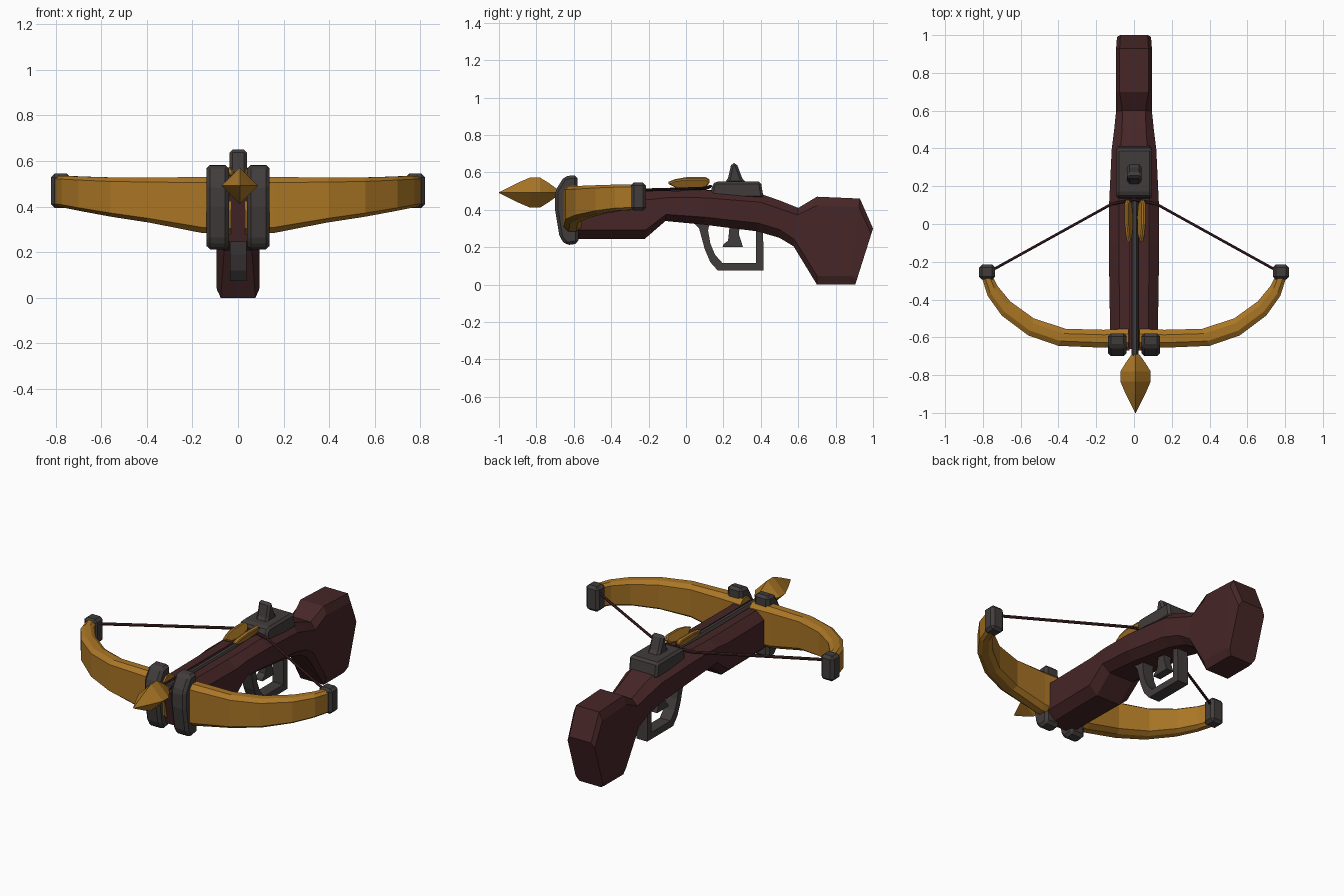
import bpy, bmesh, math
from mathutils import Vector, Matrix

if "Cube" in bpy.data.objects:
    bpy.data.objects.remove(bpy.data.objects["Cube"])


def material(name, col):
    m = bpy.data.materials.new(name)
    m.diffuse_color = (*col, 1)
    m.use_nodes = True
    m.node_tree.nodes["Principled BSDF"].inputs["Base Color"].default_value = m.diffuse_color
    return m


RED = material("dark red wood", (0.062, 0.019, 0.020))
GOLD = material("gold", (0.40, 0.18, 0.019))
GREY = material("dark grey iron", (0.055, 0.046, 0.046))


def finish(name, bm, mat, bevel=0):
    bmesh.ops.recalc_face_normals(bm, faces=bm.faces)
    me = bpy.data.meshes.new(name)
    bm.to_mesh(me)
    bm.free()
    me.materials.append(mat)
    ob = bpy.data.objects.new(name, me)
    bpy.context.collection.objects.link(ob)
    if bevel:
        b = ob.modifiers.new("bevel", 'BEVEL')
        b.width, b.segments = bevel, 1
    return ob


def skin(name, rings, mat):
    """Join rings of points into a closed body."""
    bm = bmesh.new()
    vs = [[bm.verts.new(p) for p in r] for r in rings]
    n = len(vs[0])
    for a, b in zip(vs, vs[1:]):
        for i in range(n):
            bm.faces.new((a[i], a[(i + 1) % n], b[(i + 1) % n], b[i]))
    bm.faces.new(vs[0])
    bm.faces.new(vs[-1])
    return finish(name, bm, mat)


def octagon(corners, cu, cv):
    """Chamfered section from four corners: bottom A, bottom B, top B, top A."""
    a, b, c, d = map(Vector, corners)
    uv = [(cu, 0), (1 - cu, 0), (1, cv), (1, 1 - cv), (1 - cu, 1), (cu, 1), (0, 1 - cv), (0, cv)]
    return [a.lerp(b, u).lerp(d.lerp(c, u), v) for u, v in uv]


def prism(name, profile, x0, x1, mat, bevel=0):
    """Extrude a (y, z) profile across x."""
    bm = bmesh.new()
    f = bm.faces.new([bm.verts.new((x0, y, z)) for y, z in profile])
    ext = bmesh.ops.extrude_face_region(bm, geom=[f])["geom"]
    bmesh.ops.translate(bm, vec=(x1 - x0, 0, 0), verts=[g for g in ext if isinstance(g, bmesh.types.BMVert)])
    return finish(name, bm, mat, bevel)


def mirror(ob):
    ob.modifiers.new("mirror", 'MIRROR')


# Stock: top y, top z, bottom y, bottom z, half width, side chamfer, height chamfer
stations = [
    (-.67, .50, -.62, .245, .125, .20, .18),
    (-.20, .50, -.22, .245, .132, .20, .18),
    (-.10, .50, -.11, .34, .132, .20, .22),
    (.10, .505, .10, .32, .132, .20, .22),
    (.40, .485, .38, .285, .118, .20, .22),
    (.50, .45, .50, .25, .105, .20, .22),
    (.60, .41, .575, .205, .095, .18, .18),
    (.70, .47, .70, 0, .095, .10, .10),
    (.93, .46, .88, 0, .095, .10, .10),
    (1.0, .30, .905, 0, .09, .10, .10)]
stock = skin("stock", [octagon([(-w, yb, zb), (w, yb, zb), (w, yt, zt), (-w, yt, zt)], cu, cv)
                       for yt, zt, yb, zb, w, cu, cv in stations], RED)

# Bolt groove cut along the top of the stock
cutter = prism("groove_cutter", [(-.9, .455), (.16, .455), (.16, .6), (-.9, .6)], -.025, .025, RED)
cutter.hide_render = True
cutter.hide_set(True)
cut = stock.modifiers.new("groove", 'BOOLEAN')
cut.operation, cut.object, cut.solver = 'DIFFERENCE', cutter, 'EXACT'

# Bow limbs: outer x, y, inner x, y, bottom z, top z
limb = [
    (.03, -.655, .03, -.555, .28, .53),
    (.16, -.655, .16, -.56, .285, .53),
    (.40, -.645, .36, -.555, .33, .528),
    (.56, -.59, .53, -.50, .355, .528),
    (.70, -.485, .655, -.41, .38, .532),
    (.775, -.38, .725, -.325, .395, .535),
    (.81, -.27, .76, -.25, .40, .535)]
mirror(skin("bow_limbs", [octagon([(xo, yo, zb), (xi, yi, zb), (xi, yi, zt), (xo, yo, zt)], .28, .1)
                          for xo, yo, xi, yi, zb, zt in limb], GOLD))

# Iron caps on the limb tips
mirror(prism("limb_cap", [(-.295, .395), (-.215, .395), (-.215, .545), (-.295, .545)],
             .735, .82, GREY, .016))

# Clamps holding the bow to the stock
mirror(prism("bow_clamp", [(-.70, .50), (-.65, .58), (-.58, .585), (-.575, .22), (-.64, .21),
                           (-.675, .25), (-.70, .40)], .04, .138, GREY, .016))

# String, drawn back to the latch
r = .008
path = [(.77, -.255, .505), (.12, .105, .515), (0, .13, .525)]
mirror(skin("bowstring", [octagon([(x, y - r, z - r), (x, y + r, z - r), (x, y + r, z + r), (x, y - r, z + r)],
                                  .3, .3) for x, y, z in path], RED))

# Latch housing and rear sight
prism("latch_housing", [(.13, .46), (.14, .535), (.16, .552), (.40, .552), (.415, .46)], -.093, .096, GREY, .014)
prism("rear_sight", [(.205, .54), (.225, .57), (.243, .65), (.27, .65), (.30, .57), (.325, .54)],
      -.037, .04, GREY, .013)

# Trigger guard and trigger
prism("trigger_guard", [(.02, .35), (.07, .30), (.10, .19), (.13, .12), (.17, .075), (.415, .075), (.412, .31),
                        (.375, .31), (.375, .115), (.195, .115), (.155, .16), (.13, .22), (.118, .29),
                        (.13, .35)], -.034, .037, GREY)
prism("trigger", [(.235, .33), (.29, .33), (.282, .27), (.305, .20), (.195, .20), (.20, .215), (.225, .235)],
      -.022, .025, GREY)

# Bolt: four-sided leaf-shaped head
prof = [(-1, .002), (-.90, .052), (-.835, .08), (-.78, .08), (-.735, .052), (-.69, .02)]
skin("bolt_head", [[(.008 + q * math.cos(k * math.pi / 2), y, .492 + q * math.sin(k * math.pi / 2))
                    for k in range(4)] for y, q in prof], GOLD)

# Bolt shaft lying in the groove
skin("bolt_shaft", [[(.005 + .018 * math.cos(k * math.pi / 3), y, .49 + .018 * math.sin(k * math.pi / 3))
                     for k in range(6)] for y in (-.72, .16)], GREY)

# Fletching: two vanes spread outward
for side, name in ((-1, "left_vane"), (1, "right_vane")):
    vane = prism(name, [(-.10, .05), (-.06, .068), (.0, .08), (.11, .08), (.13, .06), (.11, .03), (.04, .015),
                        (-.05, .02)], -.012, .012, GOLD, .006)
    vane.matrix_world = Matrix.Translation((.006 + side * .012, 0, .50)) @ Matrix.Rotation(
        side * math.radians(27), 4, 'Y')
